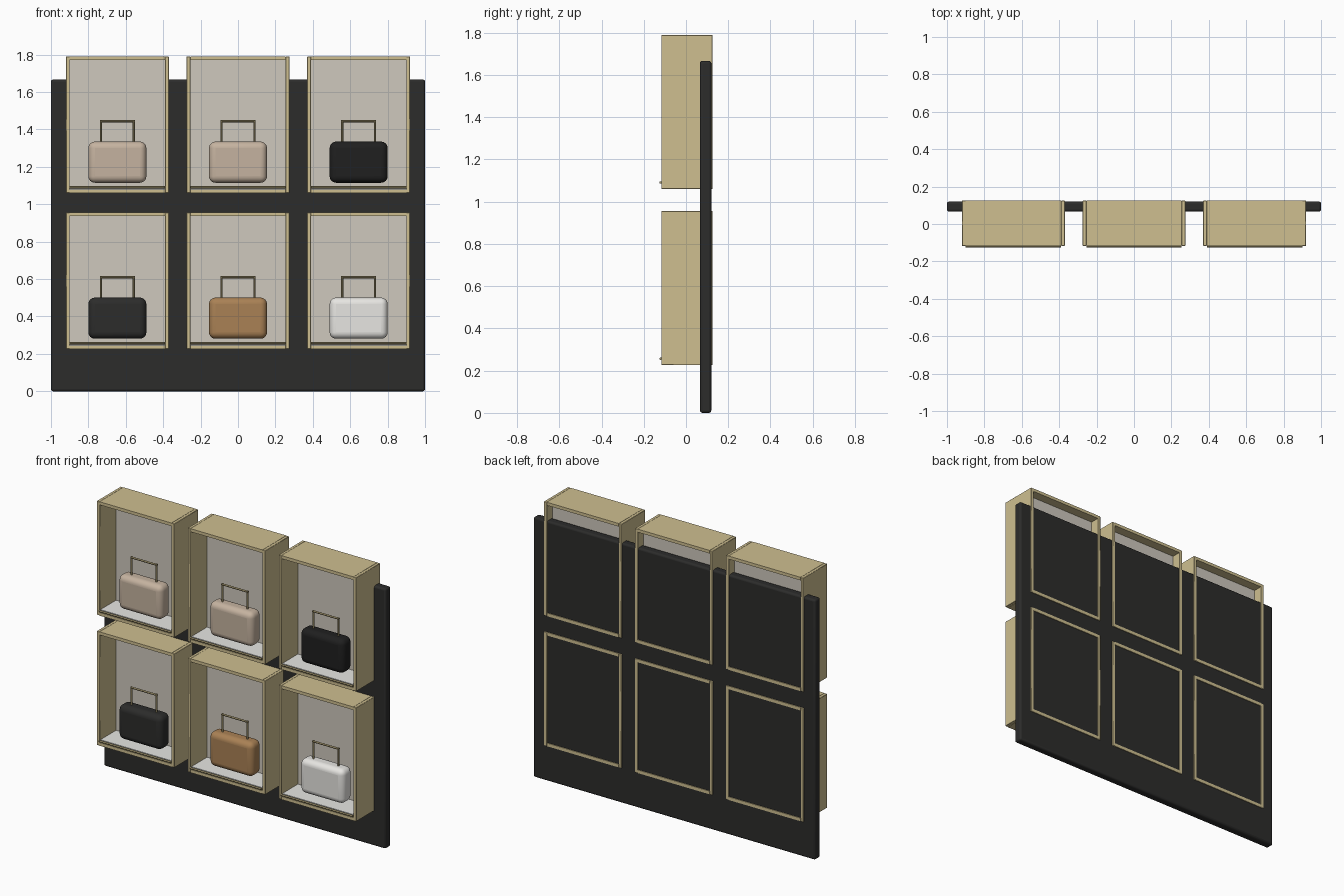
import bpy
from mathutils import Vector

if "Cube" in bpy.data.objects:
    bpy.data.objects.remove(bpy.data.objects["Cube"])


def material(name, rgb):
    m = bpy.data.materials.new(name)
    m.diffuse_color = (*rgb, 1)
    m.use_nodes = True
    m.node_tree.nodes["Principled BSDF"].inputs["Base Color"].default_value = m.diffuse_color
    return m


WOOD = material("wood", (0.62, 0.52, 0.28))
DARK = material("dark", (0.025, 0.025, 0.024))
BLACK = material("black_leather", (0.014, 0.014, 0.014))
BEIGE = material("beige_leather", (0.56, 0.45, 0.35))
TAN = material("tan_leather", (0.40, 0.22, 0.09))
WHITE = material("white_leather", (0.80, 0.79, 0.76))
LINING = material("lining", (0.62, 0.58, 0.51))
FLOOR = material("floor", (0.80, 0.80, 0.77))
BRASS = material("brass", (0.35, 0.29, 0.15))


def box(name, x, y, z, mat, bevel=0.0, segments=2):
    """Box from (min, max) ranges, optionally with rounded edges."""
    bpy.ops.mesh.primitive_cube_add(size=1)
    ob = bpy.context.object
    ob.name = name
    ob.location = [(a + b) / 2 for a, b in (x, y, z)]
    ob.scale = [b - a for a, b in (x, y, z)]
    bpy.ops.object.transform_apply(location=False, rotation=False, scale=True)
    ob.data.materials.append(mat)
    if bevel:
        mod = ob.modifiers.new("round", "BEVEL")
        mod.width, mod.segments = bevel, segments
        bpy.ops.object.shade_smooth_by_angle()
    return ob


def rod(name, a, b, r, mat):
    """Cylinder between two points."""
    a, b = Vector(a), Vector(b)
    bpy.ops.mesh.primitive_cylinder_add(vertices=12, radius=r, depth=(b - a).length,
                                        location=(a + b) / 2)
    ob = bpy.context.object
    ob.name = name
    ob.rotation_euler = (b - a).to_track_quat("Z", "Y").to_euler()
    ob.data.materials.append(mat)
    bpy.ops.object.shade_smooth_by_angle()


def display_box(cx, z0):
    w, h, t = 0.275, 0.73, 0.02
    y = (-0.117, 0.125)
    inner = (cx - w + t, cx + w - t)
    # wooden frame
    for s in (-1, 1):
        xs = sorted((cx + s * w, cx + s * (w - t)))
        box("box_side", xs, y, (z0, z0 + h), WOOD, 0.002, 1)
    box("box_top", inner, y, (z0 + h - t, z0 + h), WOOD)
    box("box_bottom", inner, y, (z0, z0 + t), WOOD)
    # lining, floor and front rail
    box("box_back", inner, (0.05, 0.065), (z0 + t, z0 + h - t), LINING)
    box("box_floor", inner, (-0.108, 0.05), (z0 + t, z0 + 0.035), FLOOR)
    rod("front_rail", (inner[0], -0.12, z0 + 0.031), (inner[1], -0.12, z0 + 0.031), 0.006, BRASS)


def handbag(cx, z0, mat):
    y = -0.03
    box("bag_body", (cx - 0.155, cx + 0.155), (y - 0.05, y + 0.05),
        (z0 + 0.055, z0 + 0.275), mat, 0.035, 6)
    # square handle
    r, hw, top = 0.006, 0.088, z0 + 0.384
    for s in (-1, 1):
        rod("handle_post", (cx + s * hw, y, z0 + 0.26), (cx + s * hw, y, top + r), r, BRASS)
    rod("handle_bar", (cx - hw - r, y, top), (cx + hw + r, y, top), r, BRASS)


# wall panel
box("wall_panel", (-1, 1), (0.066, 0.12), (0, 1.667), DARK, 0.012, 3)

# two rows of three boxes, each with a bag
rows = {1.06: (BEIGE, BEIGE, BLACK), 0.226: (DARK, TAN, WHITE)}
for z0, mats in rows.items():
    for cx, mat in zip((-0.645, 0, 0.645), mats):
        display_box(cx, z0)
        handbag(cx, z0, mat)
